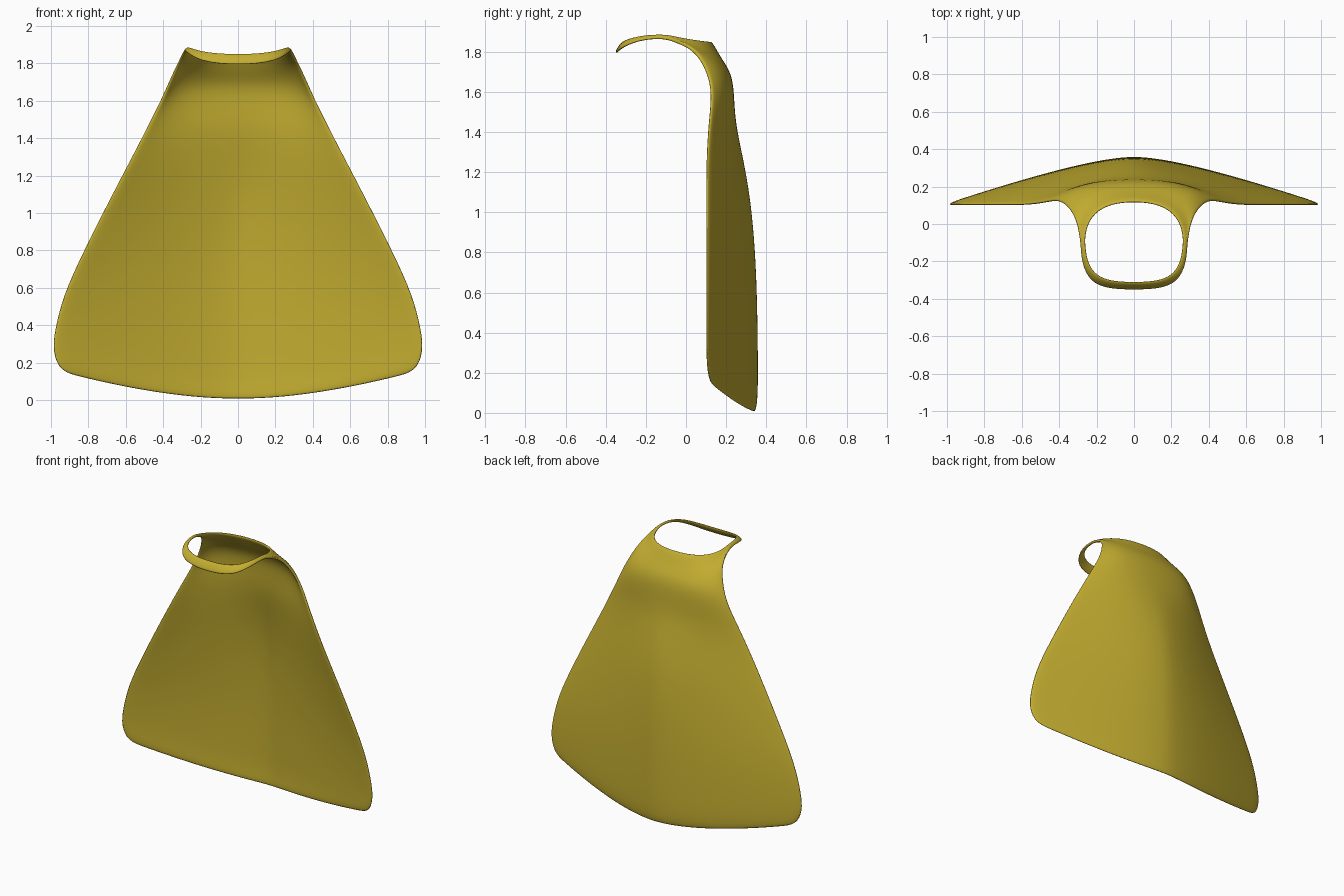
import bpy, bmesh

# Cape rows from neck to hem: back centre (y, z), side edge (x, y, z),
# control point x as a share of the edge x
ROWS = [
    ((0.118, 1.850), (0.262, -0.10, 1.883), 1.00),
    ((0.140, 1.815), (0.285, -0.10, 1.868), 1.05),
    ((0.168, 1.765), (0.302, 0.00, 1.840), 1.02),
    ((0.205, 1.710), (0.332, 0.07, 1.775), 0.95),
    ((0.226, 1.650), (0.380, 0.117, 1.670), 0.85),
    ((0.232, 1.550), (0.425, 0.130, 1.575), 0.70),
    ((0.240, 1.430), (0.500, 0.113, 1.430), 0.50),
    ((0.280, 1.250), (0.595, 0.102, 1.250), 0.35),
    ((0.315, 1.050), (0.700, 0.102, 1.050), 0.28),
    ((0.337, 0.800), (0.827, 0.102, 0.800), 0.25),
    ((0.347, 0.530), (0.940, 0.102, 0.560), 0.25),
    ((0.350, 0.260), (0.985, 0.102, 0.370), 0.25),
    ((0.350, 0.090), (0.997, 0.102, 0.262), 0.25),
    ((0.340, 0.005), (0.955, 0.115, 0.150), 0.25),
]
# Front collar band: upper and lower edge from shoulder to centre
BAND = [
    ((0.255, -0.17, 1.883), (0.283, -0.18, 1.866)),
    ((0.233, -0.235, 1.876), (0.262, -0.26, 1.850)),
    ((0.185, -0.285, 1.864), (0.212, -0.325, 1.818)),
    ((0.100, -0.308, 1.854), (0.115, -0.348, 1.796)),
    ((0.000, -0.310, 1.852), (0.000, -0.351, 1.792)),
]
COLS = 12

bm = bmesh.new()


def row_points(centre, edge, k):
    yc, zc = centre
    xe, ye, ze = edge
    for i in range(COLS + 1):
        t = i / COLS
        a, b, c = (1 - t) ** 2, 2 * t * (1 - t), t * t
        yield (b * k * xe + c * xe, (a + b) * yc + c * ye,
               zc + (ze - zc) * t ** 2.6)


# Back sheet, right half
grid = [[bm.verts.new(p) for p in row_points(*r)] for r in ROWS]
for r0, r1 in zip(grid, grid[1:]):
    for i in range(COLS):
        bm.faces.new((r0[i], r1[i], r1[i + 1], r0[i + 1]))

# Collar band continues from the shoulder ends of the first two rows
pair = (grid[0][-1], grid[1][-1])
for up, low in BAND:
    new = (bm.verts.new(up), bm.verts.new(low))
    bm.faces.new((pair[0], pair[1], new[1], new[0]))
    pair = new

bmesh.ops.recalc_face_normals(bm, faces=bm.faces)
mesh = bpy.data.meshes.new("cape")
bm.to_mesh(mesh)
bm.free()
cape = bpy.data.objects.new("cape", mesh)
bpy.context.collection.objects.link(cape)
for p in mesh.polygons:
    p.use_smooth = True

# Other half, cloth thickness, rounded rims
m = cape.modifiers.new("mirror", 'MIRROR')
m.use_clip = True
m.merge_threshold = 0.001
s = cape.modifiers.new("thickness", 'SOLIDIFY')
s.thickness = 0.018
s.offset = 0
d = cape.modifiers.new("smooth", 'SUBSURF')
d.levels = d.render_levels = 2

mat = bpy.data.materials.new("gold_cloth")
mat.diffuse_color = (0.55, 0.42, 0.03, 1)
mesh.materials.append(mat)
